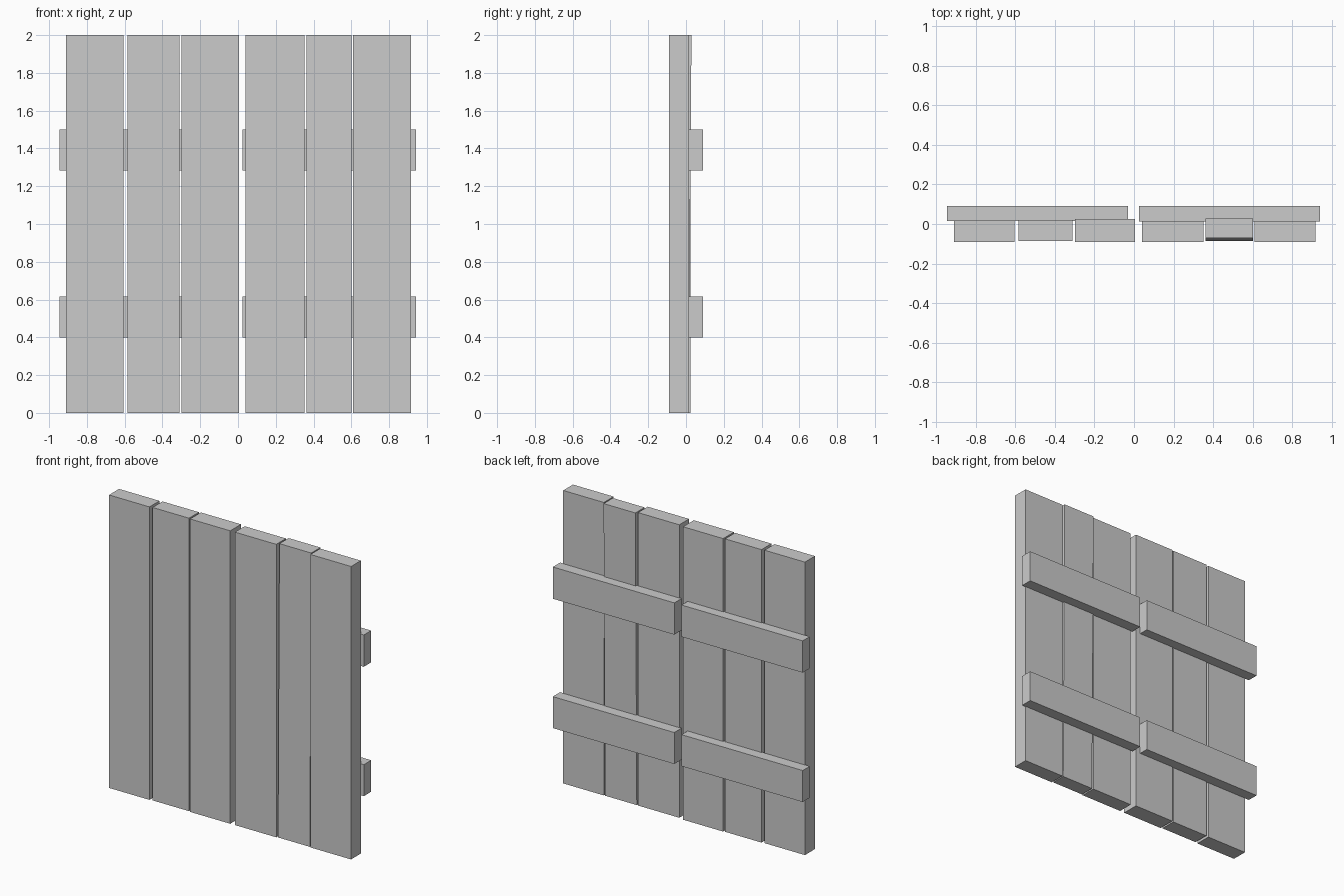
import bpy, bmesh

if "Cube" in bpy.data.objects:
    bpy.data.objects.remove(bpy.data.objects["Cube"])


def board(name, x0, x1, y0, y1, z0, z1, lean=0.0):
    """Box whose top end is shifted in y by lean."""
    bm = bmesh.new()
    bmesh.ops.create_cube(bm, size=1)
    for v in bm.verts:
        top = v.co.z > 0
        v.co.x = x1 if v.co.x > 0 else x0
        v.co.y = (y1 if v.co.y > 0 else y0) + (lean if top else 0)
        v.co.z = z1 if top else z0
    mesh = bpy.data.meshes.new(name)
    bm.to_mesh(mesh)
    bm.free()
    obj = bpy.data.objects.new(name, mesh)
    bpy.context.collection.objects.link(obj)


# Vertical planks: left, right, front, back, lean
planks = [
    (-0.91, -0.605, -0.091, 0.017, 0.0),
    (-0.585, -0.31, -0.086, 0.021, 0.0),
    (-0.298, 0.005, -0.091, 0.025, 0.0),
    (0.04, 0.352, -0.09, 0.015, 0.0),
    (0.362, 0.602, -0.085, 0.014, 0.015),
    (0.61, 0.917, -0.09, 0.015, 0.0),
]
for i, (x0, x1, y0, y1, lean) in enumerate(planks):
    board(f"plank_{i + 1}", x0, x1, y0, y1, 0, 2, lean)

# Rear cross battens, one pair per shutter leaf
for level, z0, z1 in (("lower", 0.40, 0.615), ("upper", 1.283, 1.50)):
    board(f"{level}_batten_left", -0.945, -0.03, 0.015, 0.091, z0, z1)
    board(f"{level}_batten_right", 0.025, 0.942, 0.012, 0.091, z0, z1)
